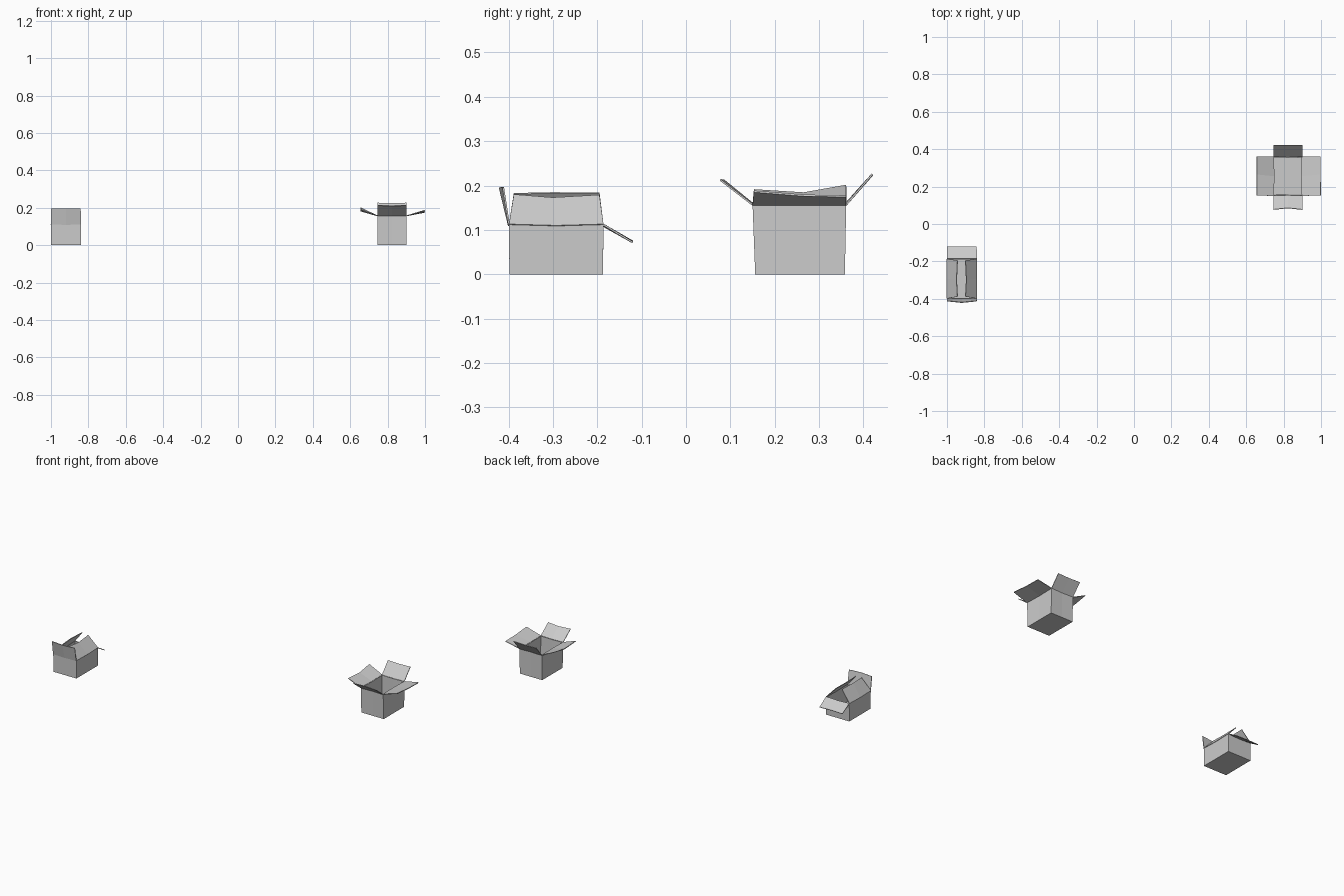
import bpy, bmesh
from mathutils import Vector

if "Cube" in bpy.data.objects:
    bpy.data.objects.remove(bpy.data.objects["Cube"])


def card(name, verts, faces, thickness, offset):
    # sheet of cardboard with a little thickness
    me = bpy.data.meshes.new(name)
    bm = bmesh.new()
    vs = [bm.verts.new(v) for v in verts]
    for f in faces:
        bm.faces.new([vs[i] for i in f])
    bm.normal_update()
    bm.to_mesh(me)
    bm.free()
    ob = bpy.data.objects.new(name, me)
    bpy.context.collection.objects.link(ob)
    mod = ob.modifiers.new("thickness", 'SOLIDIFY')
    mod.thickness = thickness
    mod.offset = offset
    mod.use_even_offset = True


def ring(x0, x1, y0, y1, z, dent=0.0, sag=0.0):
    # corners and side middles, anticlockwise from front left
    xm, ym = (x0 + x1) / 2, (y0 + y1) / 2
    return [Vector(p) for p in (
        (x0, y0, z), (xm, y0 + dent, z - sag), (x1, y0, z), (x1 - dent, ym, z - sag),
        (x1, y1, z), (xm, y1 - dent, z - sag), (x0, y1, z), (x0 + dent, ym, z - sag))]


def open_box(name, bottom, top, flaps):
    # body: floor and four walls
    n = 8
    walls = [(i, (i + 1) % n, n + (i + 1) % n, n + i) for i in range(n)]
    card(name + "_body", bottom + top, [tuple(reversed(range(n)))] + walls, 0.003, -1)
    # flaps: each hinged on one top edge, with a slight bend in the middle
    for k, (side, outer) in enumerate(zip(("front", "right", "back", "left"), flaps)):
        hinge = [top[(2 * k + j) % n] for j in range(3)]
        card(f"{name}_{side}_flap", hinge + [Vector(p) for p in outer],
             [(0, 1, 4, 3), (1, 2, 5, 4)], 0.004, 0)


# low box with side flaps folding inward
open_box("low_box",
         ring(-1.0, -0.84, -0.398, -0.187, 0),
         ring(-1.0, -0.84, -0.399, -0.186, 0.112, 0, 0.003),
         [[(-0.999, -0.412, 0.196), (-0.92, -0.42, 0.196), (-0.841, -0.412, 0.196)],
          [(-0.902, -0.388, 0.179), (-0.897, -0.30, 0.172), (-0.902, -0.195, 0.178)],
          [(-0.841, -0.12, 0.072), (-0.92, -0.12, 0.074), (-0.999, -0.12, 0.072)],
          [(-0.943, -0.195, 0.183), (-0.948, -0.30, 0.184), (-0.943, -0.388, 0.182)]])

# tall box with all flaps spread outward
open_box("tall_box",
         ring(0.745, 0.90, 0.156, 0.358, 0),
         ring(0.745, 0.90, 0.15, 0.361, 0.157, 0.003, 0),
         [[(0.745, 0.077, 0.213), (0.822, 0.085, 0.212), (0.90, 0.077, 0.213)],
          [(0.998, 0.153, 0.187), (0.998, 0.265, 0.178), (0.998, 0.361, 0.176)],
          [(0.90, 0.42, 0.226), (0.822, 0.42, 0.224), (0.745, 0.42, 0.226)],
          [(0.656, 0.361, 0.20), (0.656, 0.265, 0.183), (0.656, 0.153, 0.19)]])
